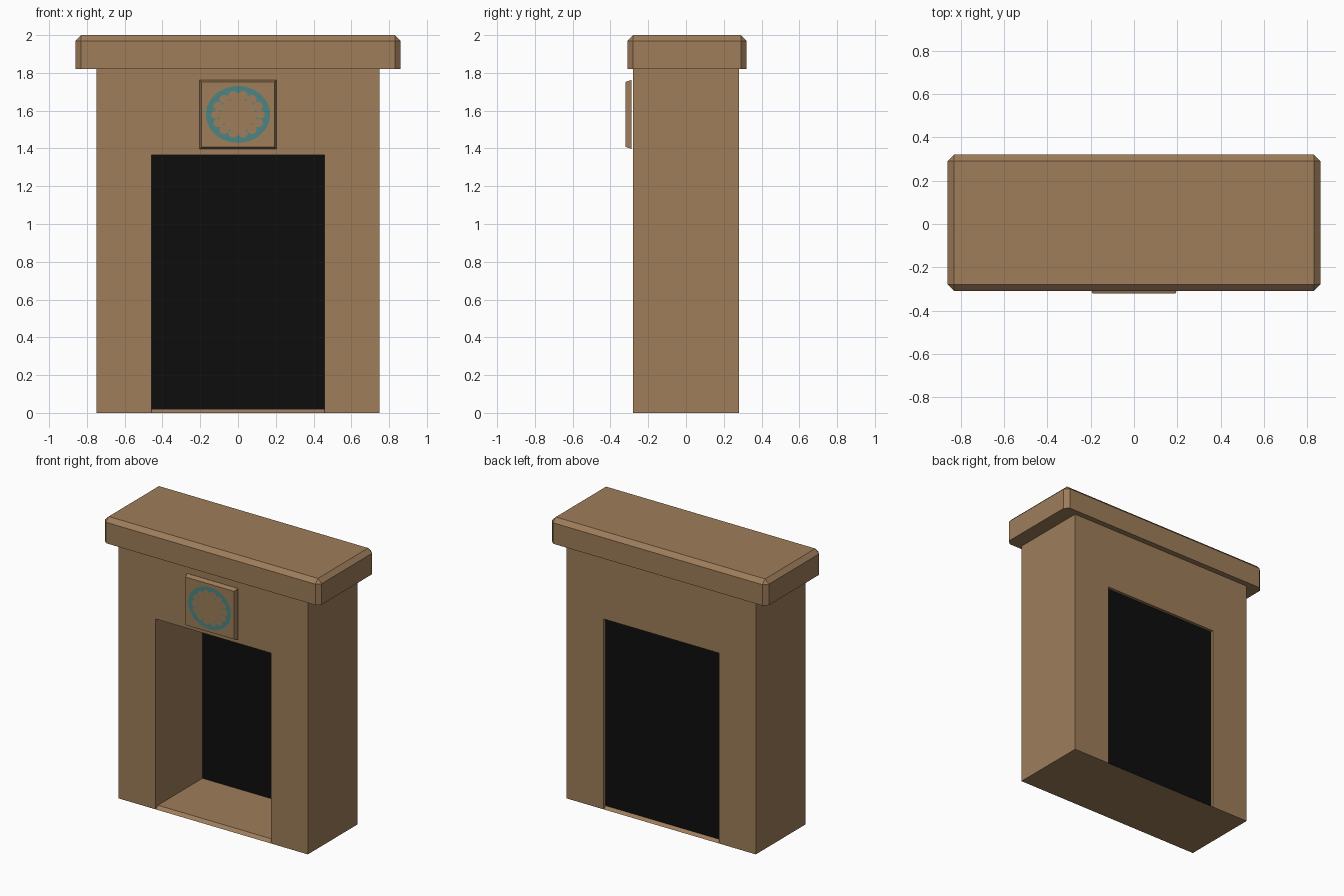
import bpy, bmesh, math

if "Cube" in bpy.data.objects:
    bpy.data.objects.remove(bpy.data.objects["Cube"])


def material(name, rgb):
    m = bpy.data.materials.new(name)
    m.diffuse_color = (*rgb, 1)
    m.use_nodes = True
    m.node_tree.nodes["Principled BSDF"].inputs["Base Color"].default_value = m.diffuse_color
    return m


BROWN = material("warm brown", (0.342, 0.205, 0.102))
BLACK = material("soot black", (0.0042, 0.0042, 0.0042))
TEAL = material("teal", (0.074, 0.235, 0.228))


def finish(name, bm, mat, recalc=True):
    if recalc:
        bmesh.ops.recalc_face_normals(bm, faces=bm.faces)
    me = bpy.data.meshes.new(name)
    bm.to_mesh(me)
    bm.free()
    me.materials.append(mat)
    ob = bpy.data.objects.new(name, me)
    bpy.context.collection.objects.link(ob)
    return ob


def extrude(name, points, direction, mat):
    """Closed polygon pushed along a direction."""
    bm = bmesh.new()
    face = bm.faces.new([bm.verts.new(p) for p in points])
    out = bmesh.ops.extrude_face_region(bm, geom=[face])
    verts = [g for g in out["geom"] if isinstance(g, bmesh.types.BMVert)]
    bmesh.ops.translate(bm, vec=direction, verts=verts)
    if face.is_valid and not all(len(e.link_faces) == 2 for e in bm.edges):
        bm.faces.new([v for v in face.verts])
    return finish(name, bm, mat)


def frustum(name, low, high, mat):
    """Solid joining two matching loops of points."""
    bm = bmesh.new()
    a = [bm.verts.new(p) for p in low]
    b = [bm.verts.new(p) for p in high]
    bm.faces.new(a)
    bm.faces.new(b)
    for i in range(len(a)):
        j = (i + 1) % len(a)
        bm.faces.new((a[i], a[j], b[j], b[i]))
    return finish(name, bm, mat)


# surround: an upside-down U, open from front to back
W, O, D, H, T = 0.75, 0.457, 0.28, 1.82, 1.365
outline = [(-W, 0), (-O, 0), (-O, T), (O, T), (O, 0), (W, 0), (W, H), (-W, H)]
frustum("surround", [(x, -D, z) for x, z in outline],
        [(x, D, z) for x, z in outline], BROWN)

# hearth floor with sloped front and back lips
lip = [(-D, 0), (-D + 0.025, 0.02), (D - 0.025, 0.02), (D, 0)]
frustum("hearth_floor", [(-O, y, z) for y, z in lip],
        [(O, y, z) for y, z in lip], BROWN)

# black fireback, set just inside the rear opening
fireback = [(-O, 0.25), (O, 0.25), (O, 0.258), (-O, 0.258)]
frustum("fireback", [(x, y, 0.018) for x, y in fireback],
        [(x, y, T) for x, y in fireback], BLACK)

# mantel shelf: chamfered vertical corners and top edge
bm = bmesh.new()
bmesh.ops.create_cube(bm, size=1)
for v in bm.verts:
    v.co.x *= 1.72
    v.co.y = v.co.y * 0.63 + 0.005
    v.co.z = v.co.z * 0.18 + 1.91
edges = [e for e in bm.edges if max(v.co.z for v in e.verts) > 1.95]
bmesh.ops.bevel(bm, geom=edges, offset=0.03, segments=1, affect='EDGES')
finish("mantel_shelf", bm, BROWN)


# plaque: tapered square hung just in front of the surround
def square(hw, z0, z1, y):
    return [(-hw, y, z0), (hw, y, z0), (hw, y, z1), (-hw, y, z1)]


frustum("plaque", square(0.203, 1.397, 1.763, -0.288),
        square(0.192, 1.408, 1.752, -0.32), BROWN)

# rosette inlay: oval ring with a scalloped inner rim, plus small flecks
CX, CZ, RX, RZ, Y = 0.0, 1.58, 0.17, 0.15, -0.3215
LOBES, STEPS = 14, 8
bm = bmesh.new()


def spot(r, a):
    return bm.verts.new((CX + RX * r * math.sin(a), Y, CZ + RZ * r * math.cos(a)))


n = LOBES * STEPS
outer, inner = [], []
for i in range(n):
    a = 2 * math.pi * i / n
    bulge = abs(math.sin(LOBES * a / 2)) ** 0.6
    outer.append(spot(1.0, a))
    inner.append(spot(0.70 + 0.14 * bulge, a))
for i in range(n):
    j = (i + 1) % n
    bm.faces.new((outer[i], outer[j], inner[j], inner[i]))
for k in range(LOBES):
    if k % 7 == 0:
        continue
    a = 2 * math.pi * k / LOBES
    r = 0.56 if k % 2 else 0.62
    bm.faces.new([spot(r + 0.05, a), spot(r, a + 0.07),
                  spot(r - 0.05, a), spot(r, a - 0.07)])
bm.normal_update()
bmesh.ops.reverse_faces(bm, faces=[f for f in bm.faces if f.normal.y > 0])
finish("rosette_inlay", bm, TEAL, recalc=False)
